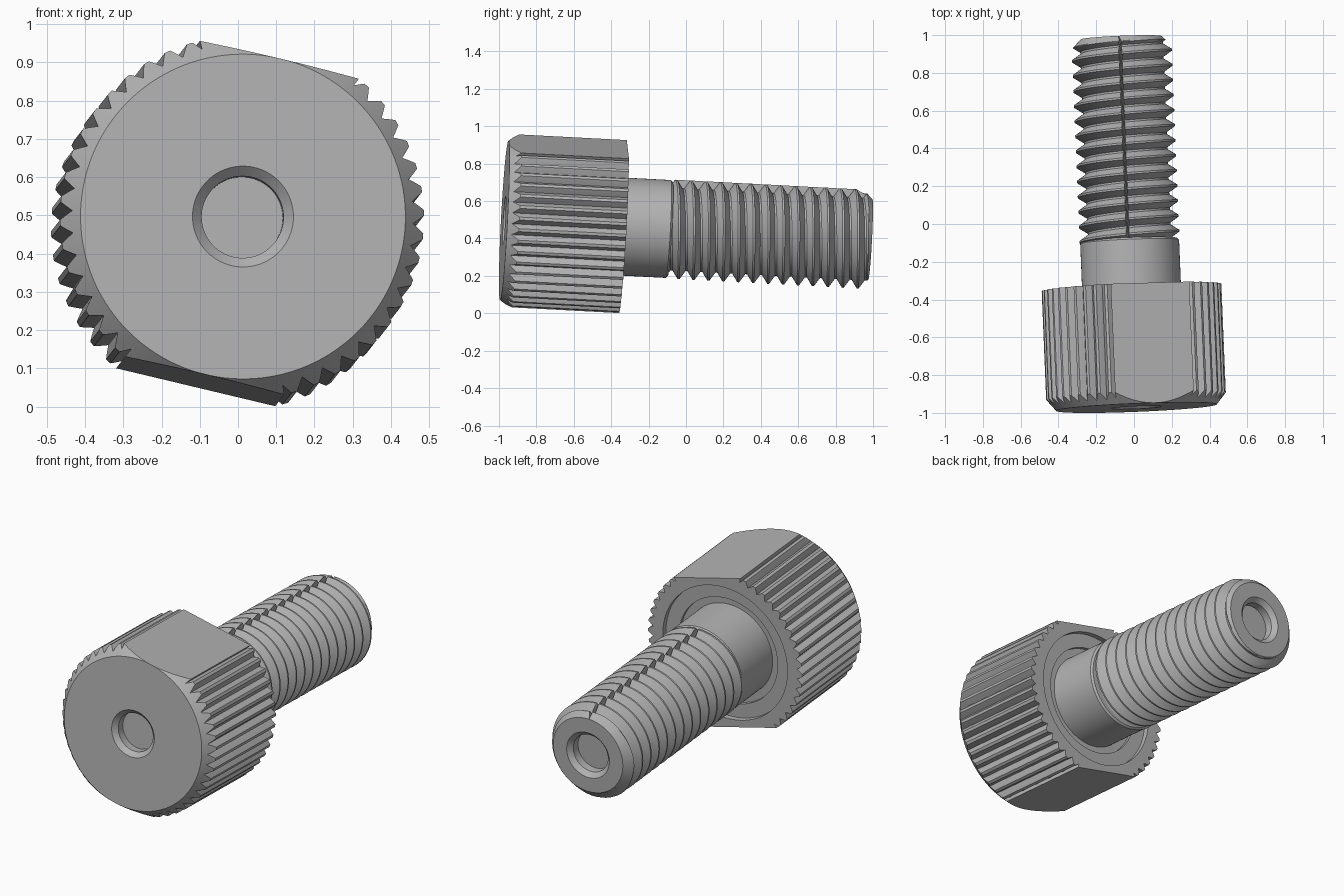
import bpy, bmesh, math
from mathutils import Matrix, Vector

cube = bpy.data.objects.get("Cube")
if cube:
    bpy.data.objects.remove(cube, do_unlink=True)

steel = bpy.data.materials.new("grey_steel")
steel.use_nodes = True
grey = (0.45, 0.45, 0.45, 1)
steel.diffuse_color = grey
steel.node_tree.nodes["Principled BSDF"].inputs["Base Color"].default_value = grey

# Frame of the slightly tilted screw: local z runs from the head face to the tip
axis = Vector((-0.041, 1, -0.0525)).normalized()
up = (Vector((0, 0, 1)) - axis * axis.z).normalized()
side = axis.cross(up)
frame = Matrix((up, side, axis)).transposed().to_4x4()
frame.translation = Vector((0.013, -0.972, 0.497))


def skin(name, angles, profile):
    """Join one (radius, height) profile per angle into a closed turned part."""
    bm = bmesh.new()
    cols = [[bm.verts.new((r * math.cos(a), r * math.sin(a), s)) for r, s in profile(a)]
            for a in angles]
    for i, col in enumerate(cols):
        nxt = cols[(i + 1) % len(cols)]
        for j in range(len(col) - 1):
            bm.faces.new((col[j], nxt[j], nxt[j + 1], col[j + 1]))
    bm.faces.new([c[0] for c in cols])
    bm.faces.new([c[-1] for c in cols])
    bmesh.ops.remove_doubles(bm, verts=bm.verts, dist=1e-5)
    bmesh.ops.recalc_face_normals(bm, faces=bm.faces)
    mesh = bpy.data.meshes.new(name)
    bm.to_mesh(mesh)
    bm.free()
    mesh.materials.append(steel)
    obj = bpy.data.objects.new(name, mesh)
    obj.matrix_world = frame
    bpy.context.collection.objects.link(obj)
    bpy.ops.object.select_all(action='DESELECT')
    obj.select_set(True)
    bpy.context.view_layer.objects.active = obj
    bpy.ops.object.shade_smooth_by_angle(angle=math.radians(25))
    return obj


def ring(n):
    return [math.tau * i / n for i in range(n)]


# Knurled head with two flats, front chamfer, centre hole and stepped back recess
HEAD_R, FACE_R, HEAD_L, TEETH, GROOVE = 0.476, 0.425, 0.637, 48, 0.03
flat_dir = Vector((0.232, 0, 0.973))
flat_angle = math.atan2(flat_dir.dot(side), flat_dir.dot(up))
corner = math.acos(FACE_R / HEAD_R)


def head_radius(a):
    t = ((a - flat_angle) * TEETH / math.tau) % 1
    r = HEAD_R - GROOVE * max(0, 1 - abs(t - 0.5) / 0.375)
    c = abs(math.cos(a - flat_angle))
    return FACE_R / c if c > FACE_R / HEAD_R else r


def head_profile(a):
    r = head_radius(a)
    return [(0.107, 0.07), (0.107, 0.025), (0.132, 0), (FACE_R, 0),
            (r, (r - FACE_R) * 1.2), (r, HEAD_L), (0.385, HEAD_L), (0.385, HEAD_L - 0.03),
            (0.305, HEAD_L - 0.03), (0.305, HEAD_L - 0.05), (0.255, HEAD_L - 0.05)]


head_angles = [flat_angle + a for a in ring(TEETH * 8)]
head_angles += [flat_angle + k * math.pi + e * (corner + d)
                for k in (0, 1) for e in (-1, 1) for d in (-1e-3, 1e-3)]
head_angles = sorted(a % math.tau for a in head_angles)
skin("knurled_head", head_angles, head_profile)

# Plain neck
NECK_R, NECK_END = 0.262, 0.89
skin("neck", ring(96), lambda a: [(NECK_R, HEAD_L - 0.06), (NECK_R, NECK_END - 0.01),
                                  (NECK_R - 0.01, NECK_END)])

# Threaded shank with helical ridge, chamfered tip and centre hole
PITCH, CREST, ROOT, TIP, TIP_R = 0.08, 0.265, 0.22, 1.962, 0.215
PHASE = 1.068
STEPS = 16


def thread_radius(s, a):
    t = ((s - PHASE) / PITCH - a / math.tau) % 1
    d = min(t, 1 - t)
    ridge = min(1, max(0, (0.4375 - d) / 0.375))
    return min(ROOT + (CREST - ROOT) * ridge, TIP_R + TIP - s)


def shank_profile(a):
    start = PHASE + PITCH * (a / math.tau - 4)
    pts = []
    for i in range(STEPS * 18):
        s = min(TIP, max(NECK_END - 0.01, start + i * PITCH / STEPS))
        pts.append((thread_radius(s, a), s))
    return pts + [(0.132, TIP), (0.107, TIP - 0.025), (0.107, TIP - 0.07)]


skin("threaded_shank", ring(96), shank_profile)
